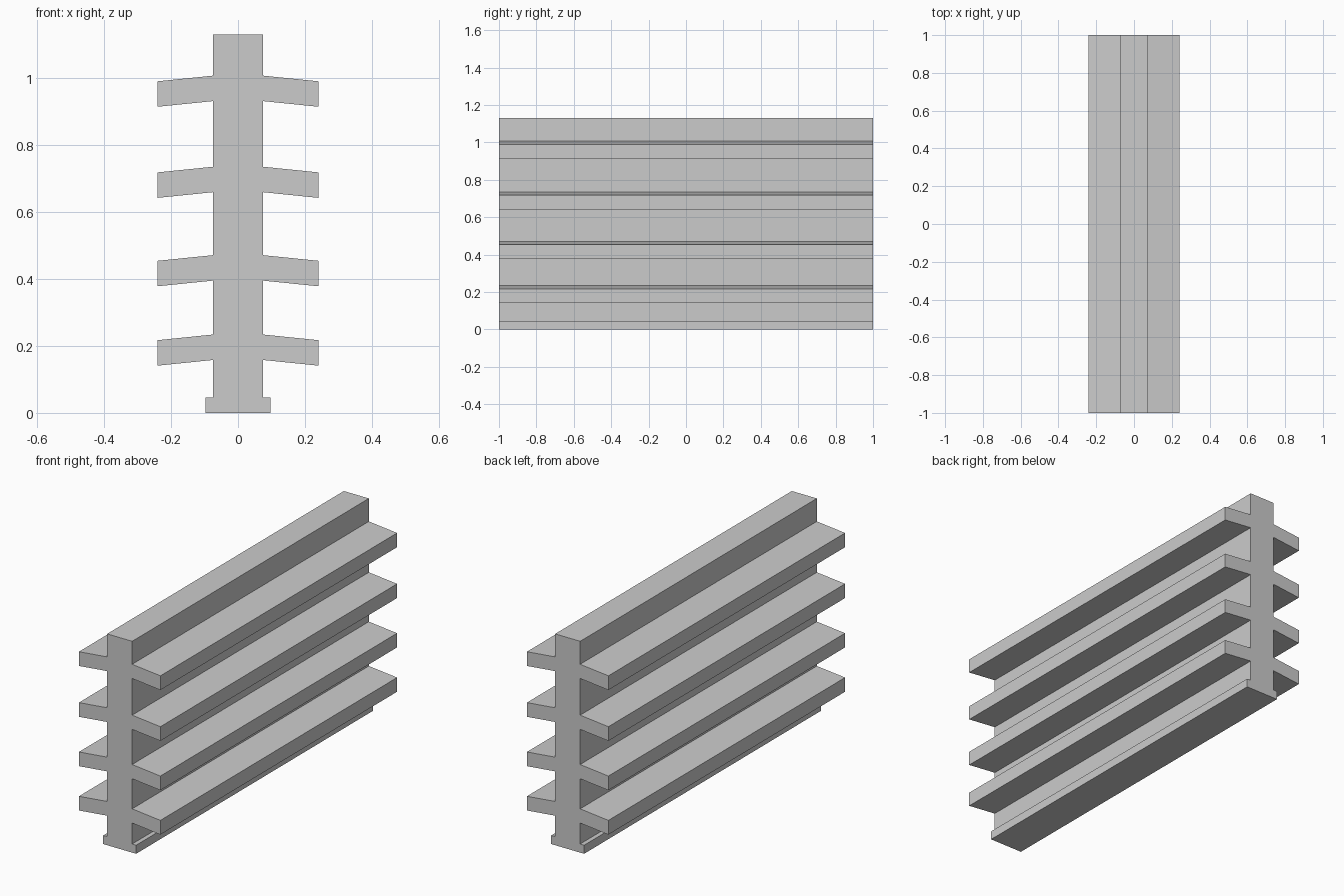
import bpy, bmesh

if "Cube" in bpy.data.objects:
    bpy.data.objects.remove(bpy.data.objects["Cube"])

POST, BASE, FIN = 0.074, 0.0975, 0.241     # half widths
HEIGHT, BASE_H = 1.13, 0.046
FIN_T, DROP = 0.076, 0.017                 # fin thickness and outward slope
FIN_TOPS = [0.234, 0.471, 0.735, 1.007]    # fin top height at the post

# Right half of the cross-section, from bottom to top
half = [(BASE, 0), (BASE, BASE_H), (POST, BASE_H)]
for z in FIN_TOPS:
    half += [(POST, z - FIN_T), (FIN, z - FIN_T - DROP), (FIN, z - DROP), (POST, z)]
half.append((POST, HEIGHT))

# Mirror to close the outline, then extrude along y
outline = half + [(-x, z) for x, z in reversed(half)]
bm = bmesh.new()
face = bm.faces.new([bm.verts.new((x, -1, z)) for x, z in outline])
ext = bmesh.ops.extrude_face_region(bm, geom=[face], use_keep_orig=True)
verts = [g for g in ext["geom"] if isinstance(g, bmesh.types.BMVert)]
bmesh.ops.translate(bm, vec=(0, 2, 0), verts=verts)
bmesh.ops.recalc_face_normals(bm, faces=bm.faces)

mesh = bpy.data.meshes.new("finned_rail")
bm.to_mesh(mesh)
bm.free()
bpy.context.collection.objects.link(bpy.data.objects.new("finned_rail", mesh))
